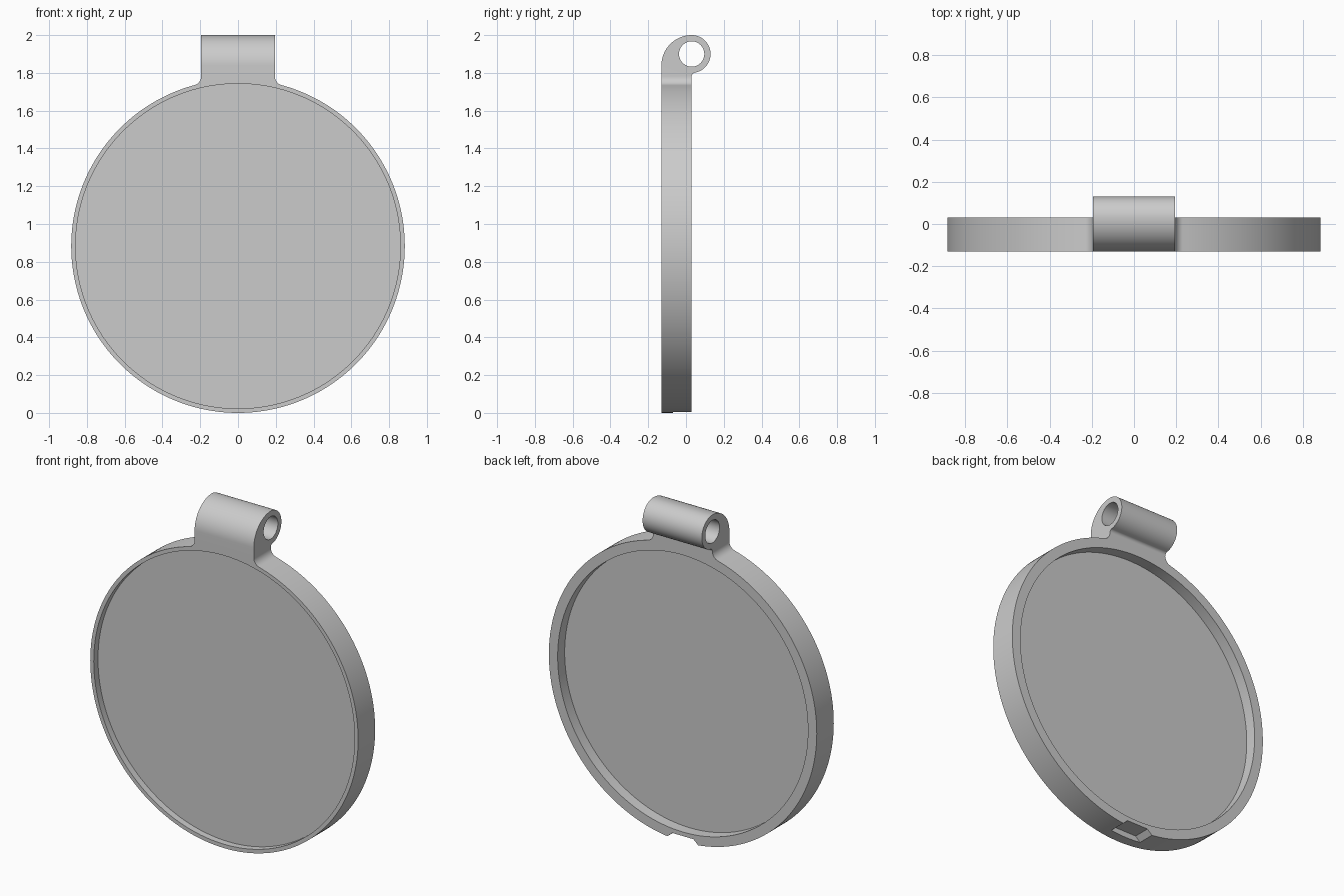
import bpy, bmesh
from math import sin, cos, atan2, degrees, radians, sqrt
from mathutils import Vector

cube = bpy.data.objects.get("Cube")
if cube:
    bpy.data.objects.remove(cube, do_unlink=True)

# Main dimensions
R = 0.883                      # disc radius and centre height
FRONT, BACK = -0.13, 0.03      # disc thickness along y
NECK = 0.195                   # half width of the hinge
BARREL, BARREL_Z = 0.1, 1.9    # hinge barrel
SMALL, FILLET = 0.02, 0.048    # fillet radii
JOIN_Z = BARREL_Z - sqrt((BARREL + SMALL) ** 2 - SMALL ** 2)

grey = bpy.data.materials.new("light_grey")
grey.use_nodes = True
colour = (0.6, 0.6, 0.6, 1)
grey.diffuse_color = colour
grey.node_tree.nodes["Principled BSDF"].inputs["Base Color"].default_value = colour


def arc(cx, cy, r, start, end, steps):
    angles = [radians(start + (end - start) * i / steps) for i in range(steps + 1)]
    return [(cx + r * cos(a), cy + r * sin(a)) for a in angles]


def prism(name, outline, low, high, axis):
    """Extrude an outline along x (outline in y, z) or y (outline in x, z)."""
    bm = bmesh.new()
    place = (lambda p: (low, p[0], p[1])) if axis == "x" else (lambda p: (p[0], low, p[1]))
    face = bm.faces.new([bm.verts.new(place(p)) for p in outline])
    top = bmesh.ops.extrude_face_region(bm, geom=[face])["geom"]
    shift = Vector((high - low, 0, 0)) if axis == "x" else Vector((0, high - low, 0))
    bmesh.ops.translate(bm, vec=shift, verts=[v for v in top if isinstance(v, bmesh.types.BMVert)])
    bmesh.ops.recalc_face_normals(bm, faces=bm.faces)
    mesh = bpy.data.meshes.new(name)
    bm.to_mesh(mesh)
    bm.free()
    mesh.materials.append(grey)
    obj = bpy.data.objects.new(name, mesh)
    bpy.context.collection.objects.link(obj)
    return obj


def combine(target, other, operation):
    """Apply a boolean to the target and discard the other object."""
    mod = target.modifiers.new(operation, "BOOLEAN")
    mod.operation, mod.solver, mod.object = operation, "EXACT", other
    graph = bpy.context.evaluated_depsgraph_get()
    result = bpy.data.meshes.new_from_object(target.evaluated_get(graph))
    target.modifiers.clear()
    target.data = result
    bpy.data.objects.remove(other, do_unlink=True)


# Round case with fillets running up into the neck
fx = NECK + FILLET
t = degrees(atan2(JOIN_Z - R, fx))
outline = arc(0, R, R, t, -180 - t, 180)
outline += arc(-fx, JOIN_Z, FILLET, -t, 0, 12)[1:]
outline += arc(fx, JOIN_Z, FILLET, 180, 180 + t, 12)[:-1]
case = prism("round_case", outline, FRONT, BACK, "y")

# Hinge barrel: broad front curve, round barrel, small fillet behind
u = degrees(atan2(JOIN_Z - BARREL_Z, SMALL))
width = BACK - FRONT
side = [(FRONT, JOIN_Z)]
side += arc(BACK, 2 - width, width, 180, 90, 24)
side += arc(BACK, BARREL_Z, BARREL, 90, u, 36)[1:]
side += arc(BACK + SMALL, JOIN_Z, SMALL, 180 + u, 180, 8)[1:]
combine(case, prism("hinge_barrel", side, -NECK, NECK, "x"), "UNION")

# Pin hole through the barrel
hole = arc(BACK, BARREL_Z, 0.067, 0, 360, 48)[:-1]
combine(case, prism("pin_hole", hole, -0.3, 0.3, "x"), "DIFFERENCE")

# Shallow front recess and deeper back recess
for name, radius, low, high in (("front_recess", 0.86, -0.3, FRONT + 0.04),
                                ("back_recess", 0.825, BACK - 0.066, 0.3)):
    circle = arc(0, R, radius, 0, 360, 180)[:-1]
    combine(case, prism(name, circle, low, high, "y"), "DIFFERENCE")

# Opening notch with sloped sides at the bottom of the back
notch = [(-0.13, -0.02), (0.13, -0.02), (0.07, 0.034), (-0.07, 0.034)]
combine(case, prism("notch", notch, -0.07, 0.2, "y"), "DIFFERENCE")

# Smooth curved walls, crisp edges
bpy.ops.object.select_all(action="DESELECT")
case.select_set(True)
bpy.context.view_layer.objects.active = case
bpy.ops.object.shade_smooth_by_angle(angle=radians(25))
